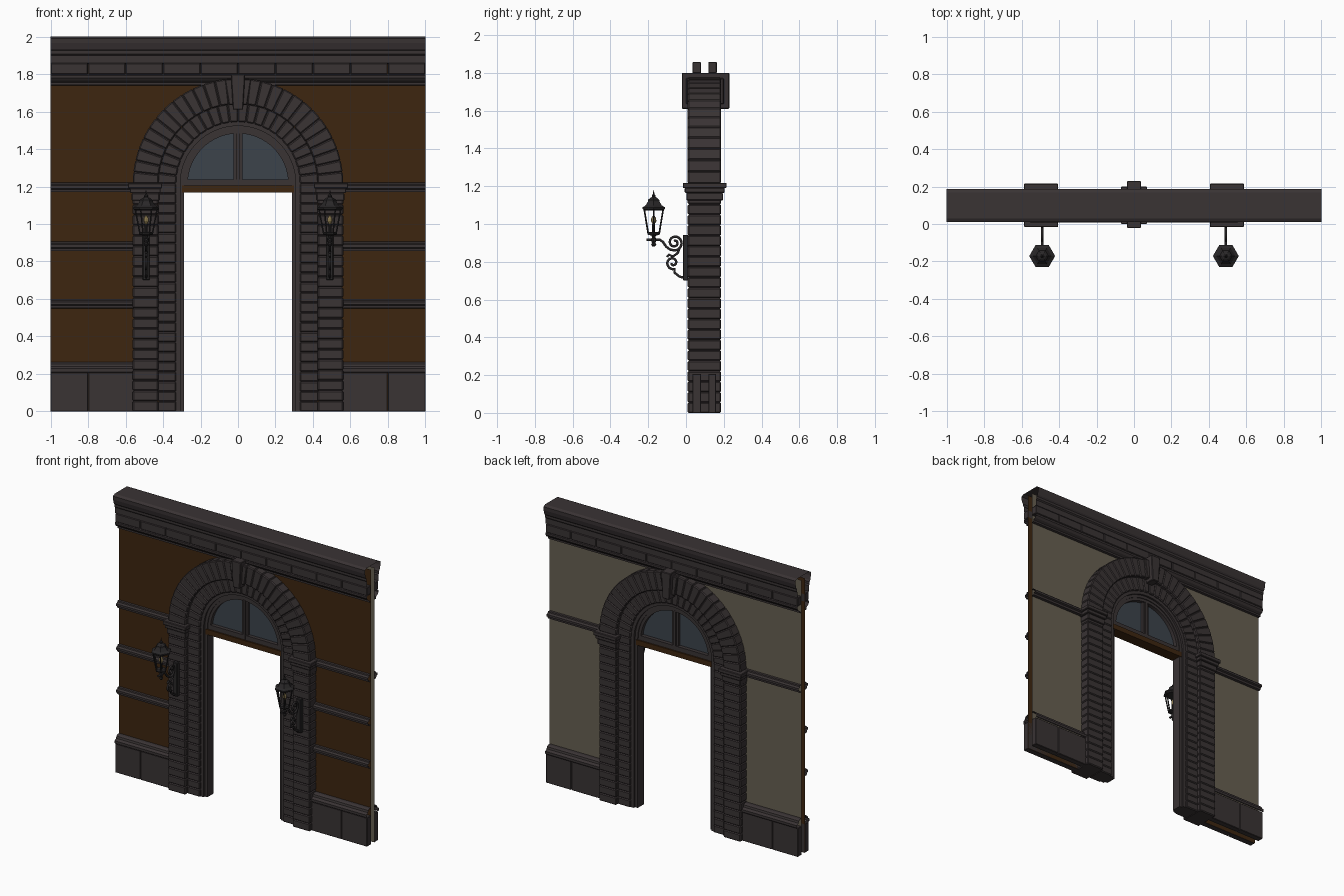
import bpy, bmesh, math
from math import sin, cos, pi

if "Cube" in bpy.data.objects:
    bpy.data.objects.remove(bpy.data.objects["Cube"])

YC = 0.099            # mid-depth of the wall
WF, WB = 0.08, 0.118  # front and back wall planes
CZ = 1.215            # arch springing height


def material(name, rgb):
    m = bpy.data.materials.new(name)
    m.diffuse_color = (*rgb, 1)
    m.use_nodes = True
    m.node_tree.nodes["Principled BSDF"].inputs["Base Color"].default_value = m.diffuse_color
    return m


STONE = material("dark_stone", (0.041, 0.033, 0.034))
BROWN = material("brown_render", (0.048, 0.019, 0.005))
BEIGE = material("beige_plaster", (0.135, 0.115, 0.083))
GLASS = material("grey_glass", (0.045, 0.056, 0.070))
IRON = material("black_iron", (0.022, 0.020, 0.021))
BULB = material("lamp_bulb", (0.40, 0.30, 0.12))


def finish(name, bm, mat, bevel=0):
    bmesh.ops.recalc_face_normals(bm, faces=bm.faces)
    me = bpy.data.meshes.new(name)
    bm.to_mesh(me)
    bm.free()
    me.materials.append(mat)
    ob = bpy.data.objects.new(name, me)
    bpy.context.collection.objects.link(ob)
    if bevel:
        b = ob.modifiers.new("chamfer", 'BEVEL')
        b.width, b.segments = bevel, 1
    return ob


def slab(bm, pts, y0, y1):
    """Extrude an x-z outline from y0 to y1."""
    a = [bm.verts.new((x, y0, z)) for x, z in pts]
    b = [bm.verts.new((x, y1, z)) for x, z in pts]
    bm.faces.new(a)
    bm.faces.new(b[::-1])
    for i in range(len(pts)):
        j = (i + 1) % len(pts)
        bm.faces.new((a[i], b[i], b[j], a[j]))


def rect(x0, x1, z0, z1):
    return [(x0, z0), (x1, z0), (x1, z1), (x0, z1)]


def polar(r, a):
    return (r * cos(a), CZ + r * sin(a))


def arch(r, z0, n=32):
    """Outline path: up the left side, over the arch, down the right."""
    return [(-r, z0)] + [polar(r, pi - pi * i / n) for i in range(n + 1)] + [(r, z0)]


def moulding(bm, prof, x0, x1):
    """Open-ended strip of a (y, z) profile along x."""
    a = [bm.verts.new((x0, y, z)) for y, z in prof]
    b = [bm.verts.new((x1, y, z)) for y, z in prof]
    for i in range(len(prof) - 1):
        bm.faces.new((a[i], b[i], b[i + 1], a[i + 1]))


def flip(prof):
    return [(2 * YC - y, z) for y, z in prof]


# wall faces with the arched opening
for name, y, mat in (("front_wall", WF, BROWN), ("back_wall", WB, BEIGE)):
    bm = bmesh.new()
    pts = arch(0.42, 0)
    half = len(pts) // 2
    top = [(0, 1.97)]
    for s in (-1, 1):
        side = [p for p in pts if p[0] * s > -1e-6]
        if s > 0:
            side = side[::-1]
        loop = [(s, 0)] + side + [(0, 1.97), (s, 1.97)]
        bm.faces.new([bm.verts.new((x, y, z)) for x, z in loop])
    finish(name, bm, mat)

# cornice: lower moulding and crown
lower = [(WF, 1.74), (0.062, 1.742), (0.062, 1.755), (0.045, 1.765), (0.034, 1.78),
         (0.034, 1.793), (0.05, 1.80), (WF, 1.80)]
crown = [(0.05, 1.855), (0.036, 1.86), (0.036, 1.90), (0.028, 1.908), (0.028, 1.925),
         (0.02, 1.935), (0.012, 1.965), (0.011, 1.99), (0.03, 2.0)]
bm = bmesh.new()
moulding(bm, lower, -1, 1)
moulding(bm, flip(lower), -1, 1)
moulding(bm, crown + flip(crown)[::-1], -1, 1)
finish("cornice", bm, STONE)

# frieze blocks and plinth blocks, front and back
bm = bmesh.new()
for y0, y1 in ((0.034, WF), (WB, 0.164)):
    for i in range(10):
        x = -1 + 0.2 * i
        slab(bm, rect(x + 0.001, x + 0.199, 1.798, 1.858), y0, y1)
finish("frieze_blocks", bm, STONE, 0.004)
bm = bmesh.new()
for y0, y1 in ((0.034, WF), (WB, 0.160)):
    for x0, x1 in ((0.55, 0.797), (0.8, 1), (-0.797, -0.55), (-1, -0.8)):
        slab(bm, rect(x0, x1, 0, 0.207), y0, y1)
finish("plinth_blocks", bm, STONE, 0.003)

# string courses
bm = bmesh.new()
course = [(0, -.025), (.02, -.024), (.022, -.01), (.034, -.005), (.034, .01), (.018, .017), (.016, .025), (0, .026)]
cap = [(.046, -.03), (.05, -.025), (.05, -.008), (.034, .004), (.03, .018), (.018, .026), (0, .028)]
for z, shape, back in ((1.195, course, 1), (0.88, course, 0), (0.575, course, 0), (0.236, cap, 1)):
    prof = [(WF - d, z + h) for d, h in shape]
    for x0, x1 in ((-1, -0.55), (0.55, 1)):
        moulding(bm, prof, x0, x1)
        if back:
            moulding(bm, flip(prof), x0, x1)
finish("string_courses", bm, STONE)

# rusticated arch: two rings of blocks on piers and around the curve
for name, r0, r1, y0, y1, rows, n in (("outer_arch_blocks", 0.425, 0.562, 0.009, 0.186, 22, 14),
                                      ("inner_arch_blocks", 0.33, 0.43, 0.036, 0.162, 23, 12)):
    bm = bmesh.new()
    h = CZ / rows
    for s in (-1, 1):
        for i in range(rows):
            slab(bm, rect(s * r0, s * r1, i * h, (i + 1) * h), y0, y1)
        for i in range(n):
            a0, a1 = [pi / 2 - s * (pi / 2 - pi / 2 * k / n) for k in (i, i + 1)]
            slab(bm, [polar(r0, a0), polar(r1, a0), polar(r1, a1), polar(r0, a1)], y0, y1)
    finish(name, bm, STONE, 0.006)

# keystone with flanking wedges
bm = bmesh.new()
slab(bm, [(-.027, 1.61), (.027, 1.61), (.038, 1.80), (-.038, 1.80)], -0.022, 0.23)
slab(bm, [(-.048, 1.635), (.048, 1.635), (.07, 1.772), (-.07, 1.772)], 0.0, 0.2)
finish("keystone", bm, STONE, 0.004)

# impost capitals
bm = bmesh.new()
for s in (-1, 1):
    for x0, x1, z0, z1, d in ((.42, .567, 1.125, 1.165, .097), (.413, .577, 1.165, 1.192, .106),
                              (.405, .587, 1.19, 1.218, .116)):
        slab(bm, rect(s * x0, s * x1, z0, z1), YC - d, YC + d)
finish("impost_capitals", bm, STONE, 0.004)

# door frame around the opening
bm = bmesh.new()
slab(bm, arch(.34, 0) + arch(.308, 0)[::-1], 0.05, 0.15)
slab(bm, arch(.312, 0) + arch(.288, 0)[::-1], 0.064, 0.136)
finish("door_frame", bm, STONE)

# transom and fanlight
bm = bmesh.new()
slab(bm, rect(-.30, .30, 1.168, 1.205), 0.06, 0.14)
finish("transom", bm, BROWN)
bm = bmesh.new()
slab(bm, arch(.292, 1.205) + arch(.268, 1.205)[::-1], 0.07, 0.13)
slab(bm, rect(-.28, .28, 1.203, 1.238), 0.07, 0.13)
slab(bm, rect(-.024, .024, 1.21, 1.49), 0.078, 0.122)
slab(bm, rect(-.009, .009, 1.21, 1.49), 0.068, 0.132)
finish("fanlight_frame", bm, STONE)
bm = bmesh.new()
slab(bm, arch(.275, 1.21), 0.096, 0.103)
finish("fanlight_glass", bm, GLASS)


def lathe(bm, prof, cx, cy, n=6):
    """Revolve an (r, z) profile round a vertical axis, capped at both ends."""
    rings = [[bm.verts.new((cx + r * cos(2 * pi * i / n), cy + r * sin(2 * pi * i / n), z))
              for i in range(n)] for r, z in prof]
    for a, b in zip(rings, rings[1:]):
        for i in range(n):
            j = (i + 1) % n
            bm.faces.new((a[i], a[j], b[j], b[i]))
    bm.faces.new(rings[0][::-1])
    bm.faces.new(rings[-1])


def spiral(cy, cz, r0, r1, a0, a1, n=28):
    out = []
    for i in range(n + 1):
        t = i / n
        a, r = math.radians(a0 + (a1 - a0) * t), r0 + (r1 - r0) * t
        out.append((cy + r * cos(a), cz + r * sin(a)))
    return out


def tubes(name, paths, radius, mat):
    """Round iron bars through lists of 3D points, as a mesh."""
    cu = bpy.data.curves.new(name, 'CURVE')
    cu.dimensions, cu.bevel_depth, cu.bevel_resolution = '3D', radius, 1
    cu.use_fill_caps = True
    for p in paths:
        sp = cu.splines.new('POLY')
        sp.points.add(len(p) - 1)
        for q, co in zip(sp.points, p):
            q.co = (*co, 1)
    tmp = bpy.data.objects.new(name + "_path", cu)
    bpy.context.collection.objects.link(tmp)
    bpy.context.view_layer.update()
    me = bpy.data.meshes.new_from_object(tmp.evaluated_get(bpy.context.evaluated_depsgraph_get()))
    bpy.data.objects.remove(tmp)
    me.materials.clear()
    me.materials.append(mat)
    bpy.context.collection.objects.link(bpy.data.objects.new(name, me))


# wall lanterns on scroll brackets
LY = -0.171
arm = [(-.208, .917), (-.14, .917), (-.122, .905), (-.105, .88), (-.085, .865)] + spiral(-.06, .902, .042, .008, -90, 470)
brace = [(0, .712), (-.035, .722), (-.06, .742)] + spiral(-.07, .795, .035, .008, -75, -520)
leaf = [(-.035, .868), (-.045, .845), (-.07, .828), (-.09, .838), (-.1, .825)]
for side, s in (("left", -1), ("right", 1)):
    X = 0.49 * s
    bm = bmesh.new()
    lathe(bm, [(.058, 1.072), (.069, 1.08), (.069, 1.088), (.05, 1.098), (.036, 1.118), (.034, 1.128),
               (.022, 1.138), (.01, 1.143), (.012, 1.15), (.004, 1.16), (.002, 1.18)], X, LY)
    lathe(bm, [(.012, .938), (.036, .943), (.038, .952), (.03, .958)], X, LY)
    lathe(bm, [(.006, .88), (.014, .89), (.009, .90), (.014, .912), (.014, .922), (.008, .928), (.012, .94)], X, LY, 8)
    lathe(bm, [(.008, .955), (.008, 1.0)], X, LY, 8)
    finish(side + "_lantern", bm, IRON)
    corner = [(cos(k * pi / 3), sin(k * pi / 3)) for k in range(6)]
    tubes(side + "_lantern_bars", [[(X + .034 * c, LY + .034 * d, .952), (X + .058 * c, LY + .058 * d, 1.078)]
                                   for c, d in corner], .0045, IRON)
    bm = bmesh.new()
    lathe(bm, [(.006, 1.0), (.014, 1.015), (.013, 1.03), (.004, 1.045)], X, LY, 8)
    finish(side + "_lamp_bulb", bm, BULB)
    tubes(side + "_scroll_bracket", [[(X, y, z) for y, z in p] for p in (arm, brace, leaf)], .0075, IRON)
    bm = bmesh.new()
    slab(bm, rect(X - .019, X + .019, .70, .943), -0.016, 0.012)
    finish(side + "_wall_plate", bm, IRON, 0.004)
